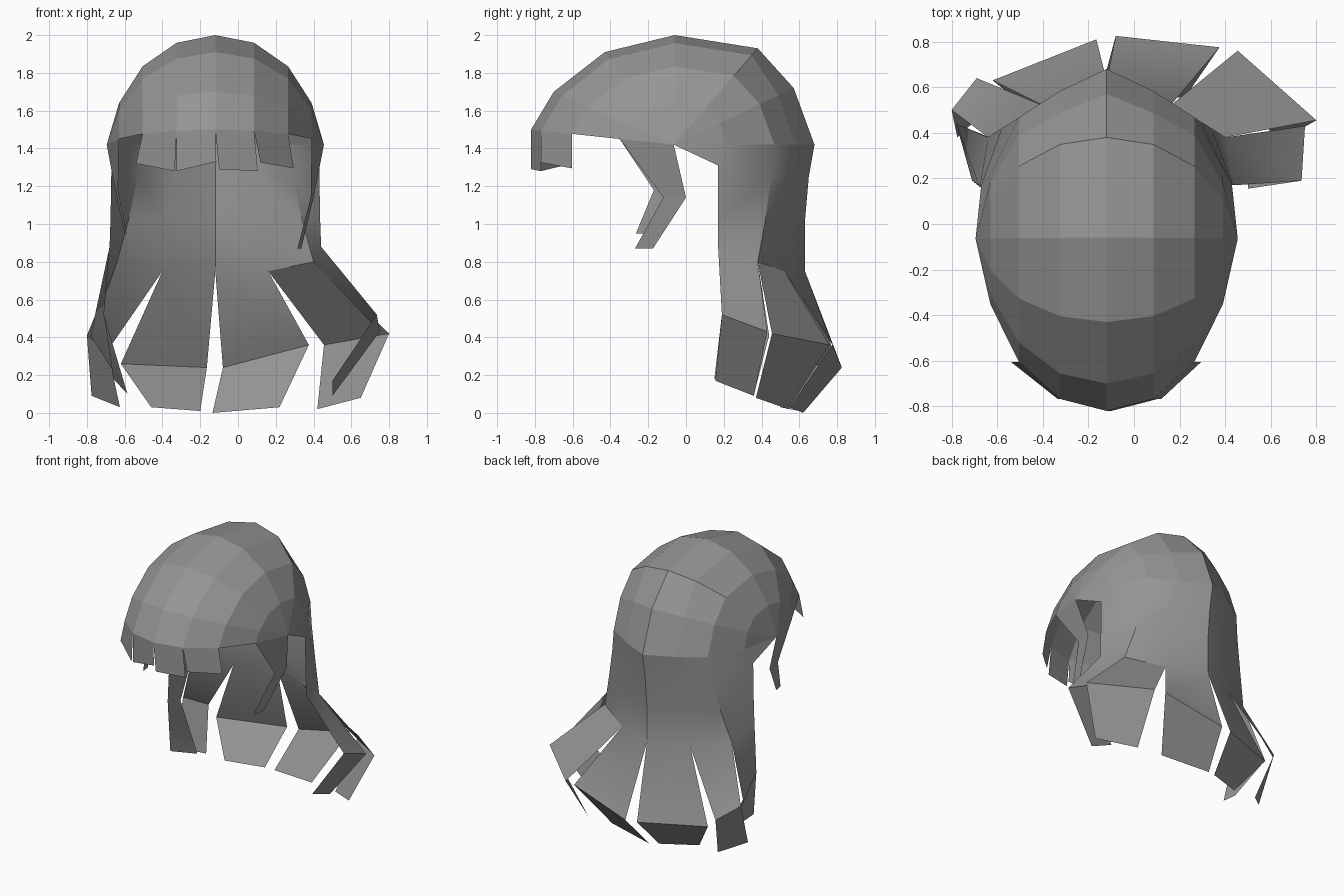
import bpy
import bmesh
from mathutils import Vector

if "Cube" in bpy.data.objects:
    bpy.data.objects.remove(bpy.data.objects["Cube"])

CX = -0.12               # mid plane of the hair
PY, PZ = -0.065, 1.42    # side poles above the ears

hair = bpy.data.materials.new("hair_grey")
hair.diffuse_color = (0.30, 0.30, 0.30, 1)
hair.use_nodes = True
hair.node_tree.nodes["Principled BSDF"].inputs["Base Color"].default_value = hair.diffuse_color


def make(name, quads, smooth=False, ref=(CX, -0.05, 1.0)):
    """Weld a list of polygons into one sheet whose faces look outward."""
    bm = bmesh.new()
    for poly in quads:
        bm.faces.new([bm.verts.new(p) for p in poly])
    bmesh.ops.remove_doubles(bm, verts=bm.verts, dist=0.0005)
    bm.normal_update()
    for f in bm.faces:
        if f.normal.dot(f.calc_center_median() - Vector(ref)) < 0:
            f.normal_flip()
    me = bpy.data.meshes.new(name)
    bm.to_mesh(me)
    bm.free()
    me.materials.append(hair)
    ob = bpy.data.objects.new(name, me)
    bpy.context.collection.objects.link(ob)
    if smooth:
        bpy.context.view_layer.objects.active = ob
        ob.select_set(True)
        bpy.ops.object.shade_smooth_by_angle(angle=0.6)
        ob.select_set(False)
    return ob


def grid(rows):
    return [(a[i], a[i + 1], b[i + 1], b[i])
            for a, b in zip(rows, rows[1:]) for i in range(len(a) - 1)]


# Crown: centre profile (y, z) shrunk towards a pole on each side
profile = [(-0.82, 1.50), (-0.70, 1.70), (-0.43, 1.91), (-0.06, 2.00),
           (0.38, 1.93), (0.57, 1.72), (0.68, 1.42)]
half = [(0.0, 1.0), (0.205, 0.93), (0.385, 0.715), (0.51, 0.38)]
cols = [(-x, s) for x, s in half[:0:-1]] + half
poles = [(CX - 0.575, PY, PZ), (CX + 0.575, PY, PZ)]

rings = []
for i, (y, z) in enumerate(profile):
    ring = []
    for x, s in cols:
        if i >= 5 and s == 0.93:
            s = 0.87         # slightly pointed back
        ring.append((CX + x, PY + (y - PY) * s, PZ + (z - PZ) * s))
    rings.append(ring)
crown = grid(rings)
for a, b in zip(rings, rings[1:]):
    crown += [(poles[0], a[0], b[0]), (poles[1], a[-1], b[-1])]
make("crown", crown, ref=(CX, -0.05, 1.40))

# Fringe: four short locks under the front edge of the crown
front = rings[0]
tips = [(-0.54, 1.32, -0.335, 1.28), (-0.325, 1.28, -0.115, 1.33),
        (-0.10, 1.29, 0.105, 1.28), (0.12, 1.325, 0.295, 1.295)]
fringe = []
for k, (x0, z0, x1, z1) in enumerate(tips):
    a, b = front[k + 1], front[k + 2]
    fringe.append((a, b, (x1, b[1], z1), (x0, a[1], z0)))
make("fringe", fringe, ref=(CX, -0.05, 1.40))

# Side strands in front of the ears
right = [(front[-1], poles[1]),
         ((0.385, -0.12, 1.14), (0.40, 0.0, 1.14)),
         ((0.315, -0.27, 0.87), (0.335, -0.175, 0.87))]
left = [(front[0], poles[0]),
        ((-0.635, -0.17, 1.18), (-0.65, -0.05, 1.18)),
        ((-0.59, -0.265, 0.95), (-0.60, -0.20, 0.95))]
make("right_side_strand", grid(right))
make("left_side_strand", grid(left))


# Back curtain: rows given as (x offset, y, z) from the centre to the front edge
def mirrored(row):
    return ([(CX - x, y, z) for x, y, z in row[:0:-1]]
            + [(CX + x, y, z) for x, y, z in row])


edge = (0.55, 0.17, 1.31)
low = [(0, 0.63, 0.75), (0.28, 0.52, 0.75), (0.52, 0.38, 0.80), (0.56, 0.17, 0.88)]
rows = [list(rings[-1]),
        mirrored([(0, 0.65, 1.25), (0.23, 0.56, 1.25), (0.41, 0.45, 1.25), edge]),
        mirrored([(0, 0.63, 1.02), (0.26, 0.54, 1.02), (0.46, 0.42, 1.02),
                  (0.555, 0.17, 1.02)]),
        mirrored(low)]
curtain = grid(rows)
curtain += [(poles[0], rows[0][0], rows[1][0]), (poles[1], rows[0][-1], rows[1][-1])]

# Six flared locks, left to right: bend pair, then tip pair
locks = [
    [(-0.71, 0.19, 0.52), (-0.78, 0.44, 0.41), (-0.66, 0.15, 0.18), (-0.585, 0.36, 0.10)],
    [(-0.80, 0.50, 0.41), (-0.69, 0.64, 0.33), (-0.775, 0.38, 0.09), (-0.625, 0.52, 0.03)],
    [(-0.62, 0.63, 0.26), (-0.165, 0.81, 0.24), (-0.46, 0.50, 0.03), (-0.20, 0.60, 0.01)],
    [(-0.08, 0.825, 0.24), (0.375, 0.775, 0.36), (-0.135, 0.62, 0.0), (0.22, 0.55, 0.03)],
    [(0.455, 0.76, 0.36), (0.80, 0.455, 0.42), (0.42, 0.54, 0.02), (0.65, 0.37, 0.08)],
    [(0.75, 0.43, 0.43), (0.735, 0.19, 0.52), (0.50, 0.36, 0.09), (0.50, 0.155, 0.17)],
]
for k, (b0, b1, t0, t1) in enumerate(locks):
    curtain += grid([(rows[-1][k], rows[-1][k + 1]), (b0, b1), (t0, t1)])
make("back_hair", curtain, smooth=True)
